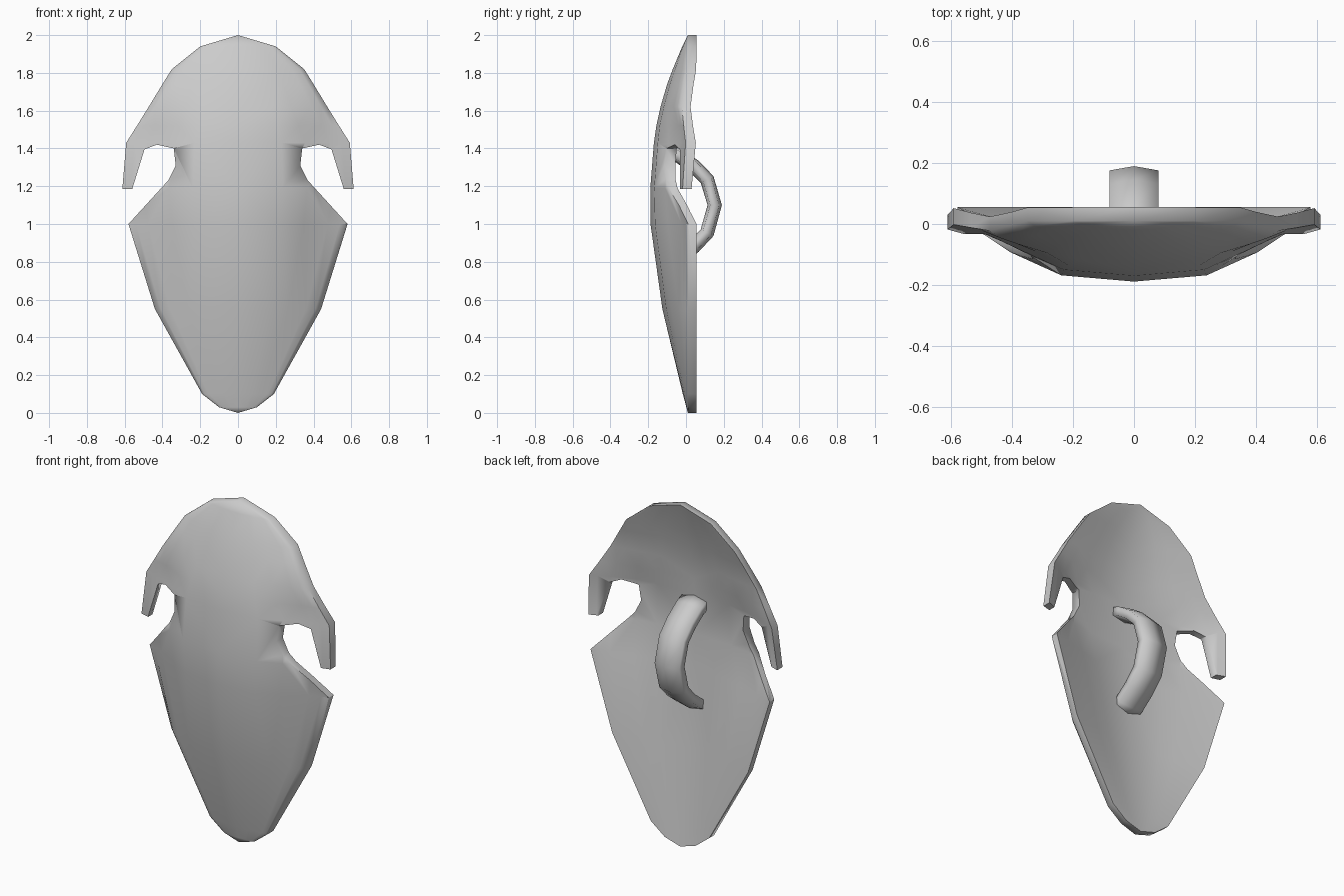
import bpy, bmesh
from mathutils import Vector

if "Cube" in bpy.data.objects:
    bpy.data.objects.remove(bpy.data.objects["Cube"])


def make_object(name, verts, faces):
    mesh = bpy.data.meshes.new(name)
    bm = bmesh.new()
    vs = [bm.verts.new(v) for v in verts]
    for f in faces:
        bm.faces.new([vs[i] for i in f])
    bmesh.ops.remove_doubles(bm, verts=bm.verts, dist=0.0005)
    bmesh.ops.recalc_face_normals(bm, faces=bm.faces)
    bm.to_mesh(mesh)
    bm.free()
    ob = bpy.data.objects.new(name, mesh)
    bpy.context.collection.objects.link(ob)
    return ob


def activate(ob):
    bpy.ops.object.select_all(action='DESELECT')
    ob.select_set(True)
    bpy.context.view_layer.objects.active = ob


def bridge(sides, rings):
    return [(r * sides + i, r * sides + (i + 1) % sides,
             (r + 1) * sides + (i + 1) % sides, (r + 1) * sides + i)
            for r in range(rings - 1) for i in range(sides)]


# Rows: height, half width, centre front, rim front, centre back, rim back (depths)
rows = [(0.0, 0.0, 0.01, 0.01, 0.055, 0.055), (0.03, 0.10, 0.002, 0.012, 0.051, 0.055),
        (0.10, 0.19, -0.017, 0.012, 0.041, 0.055), (0.55, 0.44, -0.125, 0.012, -0.025, 0.055),
        (1.0, 0.58, -0.188, 0.012, -0.078, 0.055), (1.19, 0.612, -0.189, -0.018, -0.088, 0.03),
        (1.43, 0.592, -0.17, -0.002, -0.078, 0.052), (1.52, 0.535, -0.157, -0.012, -0.07, 0.037),
        (1.62, 0.473, -0.135, -0.022, -0.056, 0.024), (1.74, 0.40, -0.10, -0.003, -0.028, 0.04),
        (1.82, 0.35, -0.07, 0.01, -0.005, 0.054), (1.94, 0.20, -0.02, 0.01, 0.035, 0.055),
        (2.0, 0.0, 0.01, 0.01, 0.055, 0.055)]
# Across the width: fraction, front bulge (middle, ends), back bulge (middle, ends)
half = [(0.0, 1.0, 1.0, 1.0, 1.0), (0.39, 0.88, 0.85, 0.9, 0.72), (0.6, 0.54, 0.65, 0.75, 0.49),
        (0.82, 0.18, 0.37, 0.36, 0.22), (0.93, 0.07, 0.21, 0.14, 0.09), (1.0, 0.0, 0.0, 0.0, 0.0)]
cols = [(-h[0],) + h[1:] for h in half[:0:-1]] + half

# One closed loop per row; the end rows collapse to a short front-back edge
verts = []
for z, w, cf, rf, cb, rb in rows:
    front = 1 if 0.9 < z < 1.6 else 2
    back = 3 if 1.1 < z < 1.5 else 4
    verts += [(c[0] * w, rf + (cf - rf) * c[front], z) for c in cols]
    verts += [(c[0] * w, rb + (cb - rb) * c[back], z) for c in reversed(cols)]
count = 2 * len(cols)
shield = make_object("shield_plate", verts, bridge(count, len(rows)))
bm = bmesh.new()
bm.from_mesh(shield.data)
bmesh.ops.triangulate(bm, faces=bm.faces)
bm.to_mesh(shield.data)
bm.free()

# Side notches leaving the hooked tips
notch = [(0.8, 1.185), (0.56, 1.185), (0.495, 1.395), (0.43, 1.42), (0.34, 1.40),
         (0.33, 1.31), (0.37, 1.23), (0.62, 0.956), (0.8, 0.956)]
k = len(notch)
for side in (-1, 1):
    pts = [(side * x, y, z) for y in (-0.5, 0.5) for x, z in notch]
    caps = [tuple(range(k)), tuple(range(k, 2 * k))]
    cutter = make_object("notch_cutter", pts, bridge(k, 2) + caps)
    cutter.hide_render = True
    mod = shield.modifiers.new("notch", 'BOOLEAN')
    mod.operation = 'DIFFERENCE'
    mod.solver = 'EXACT'
    mod.object = cutter
    activate(shield)
    bpy.ops.object.modifier_apply(modifier=mod.name)
    bpy.data.objects.remove(cutter, do_unlink=True)
activate(shield)
bpy.ops.object.shade_smooth_by_angle(angle=1.25)

# Curved grip on the back: six-sided section swept along an arc
path = [Vector(p) for p in [(-0.10, 1.385), (-0.04, 1.36), (0.04, 1.305), (0.11, 1.235),
                            (0.15, 1.10), (0.11, 0.955), (0.04, 0.882), (-0.04, 0.82),
                            (-0.085, 0.795)]]
section = [(-0.08, 0.026), (0, 0.04), (0.08, 0.026), (0.08, -0.022), (0, -0.036), (-0.08, -0.022)]
s, n = len(section), len(path)
verts = []
for i, p in enumerate(path):
    d = (path[min(i + 1, n - 1)] - path[max(i - 1, 0)]).normalized()
    verts += [(x, p.x - d.y * h, p.y + d.x * h) for x, h in section]
caps = [tuple(range(s)), tuple(range((n - 1) * s, n * s))]
grip = make_object("grip", verts, bridge(s, n) + caps)
activate(grip)
bpy.ops.object.shade_smooth_by_angle(angle=1.7)
